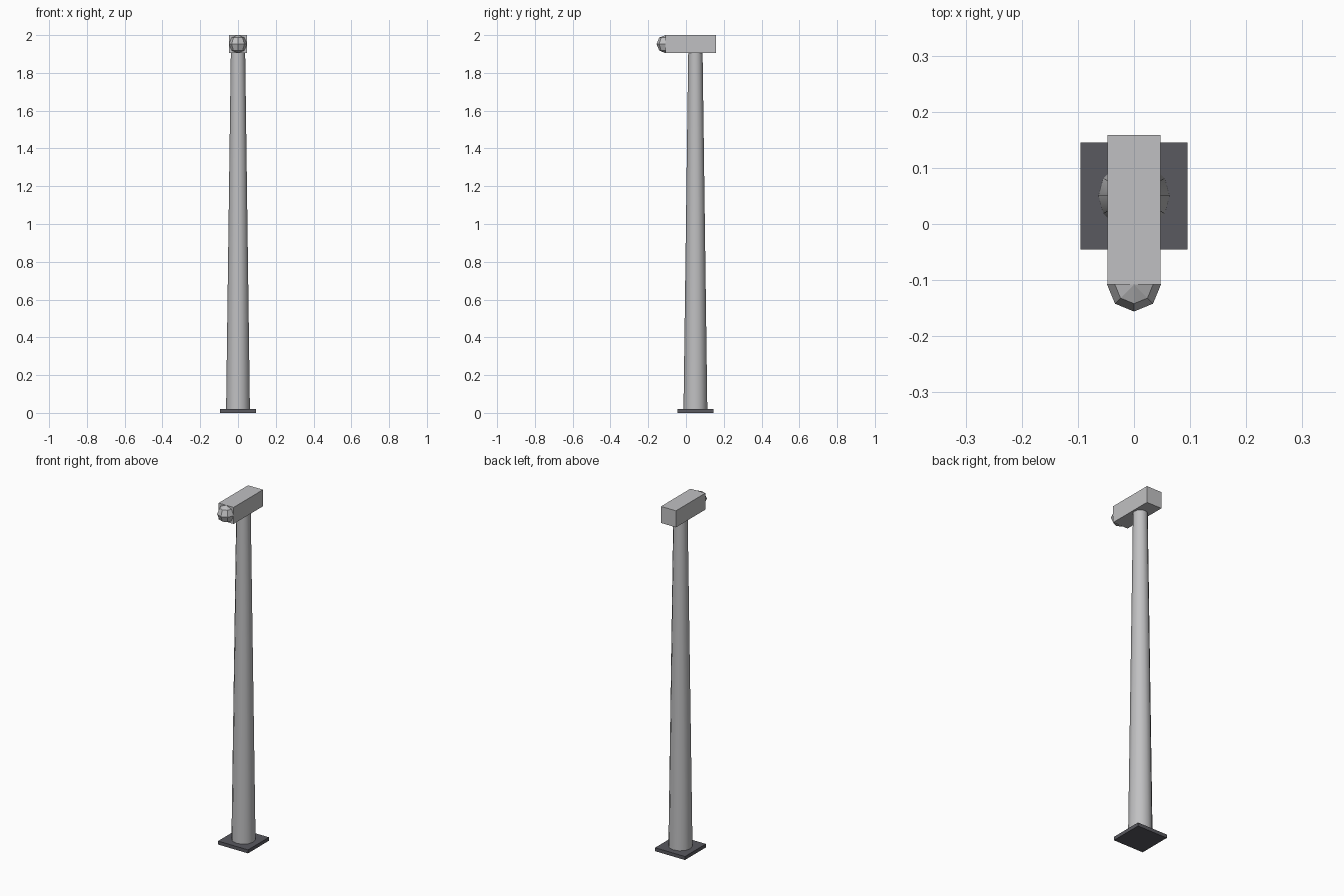
import bpy
from math import radians

if "Cube" in bpy.data.objects:
    bpy.data.objects.remove(bpy.data.objects["Cube"], do_unlink=True)


def material(name, color):
    mat = bpy.data.materials.new(name)
    mat.use_nodes = True
    mat.diffuse_color = color
    mat.node_tree.nodes["Principled BSDF"].inputs["Base Color"].default_value = color
    return mat


def finish(name, mat):
    obj = bpy.context.object
    obj.name = name
    obj.data.materials.append(mat)
    return obj


def box(name, center, size, mat):
    bpy.ops.mesh.primitive_cube_add(size=1, location=center)
    obj = finish(name, mat)
    obj.scale = size
    bpy.ops.object.transform_apply(location=False, rotation=False, scale=True)
    return obj


light_grey = material("light grey metal", (0.53, 0.53, 0.54, 1))
dark_grey = material("dark grey metal", (0.1, 0.1, 0.115, 1))

POLE_Y = 0.05
BASE_TOP = 0.02
HEAD_SIZE = 0.095
HEAD_Z = 2 - HEAD_SIZE / 2
HEAD_FRONT, HEAD_BACK = -0.108, 0.159

# Square foot plate
box("base_plate", (0, POLE_Y, BASE_TOP / 2), (0.19, 0.19, BASE_TOP), dark_grey)

# Tapered pole, from the plate to the underside of the head
pole_top = HEAD_Z - HEAD_SIZE / 2
bpy.ops.mesh.primitive_cone_add(
    vertices=12, radius1=0.063, radius2=0.038, depth=pole_top - BASE_TOP,
    location=(0, POLE_Y, (pole_top + BASE_TOP) / 2))
finish("pole", light_grey)
bpy.ops.object.shade_smooth_by_angle(angle=radians(35))

# Long head housing
box("head_housing", (0, (HEAD_FRONT + HEAD_BACK) / 2, HEAD_Z),
    (HEAD_SIZE, HEAD_BACK - HEAD_FRONT, HEAD_SIZE), light_grey)

# Faceted dome, half sunk into the front of the housing
bpy.ops.mesh.primitive_uv_sphere_add(
    segments=8, ring_count=4, radius=0.048, location=(0, HEAD_FRONT, HEAD_Z))
finish("front_dome", light_grey)
